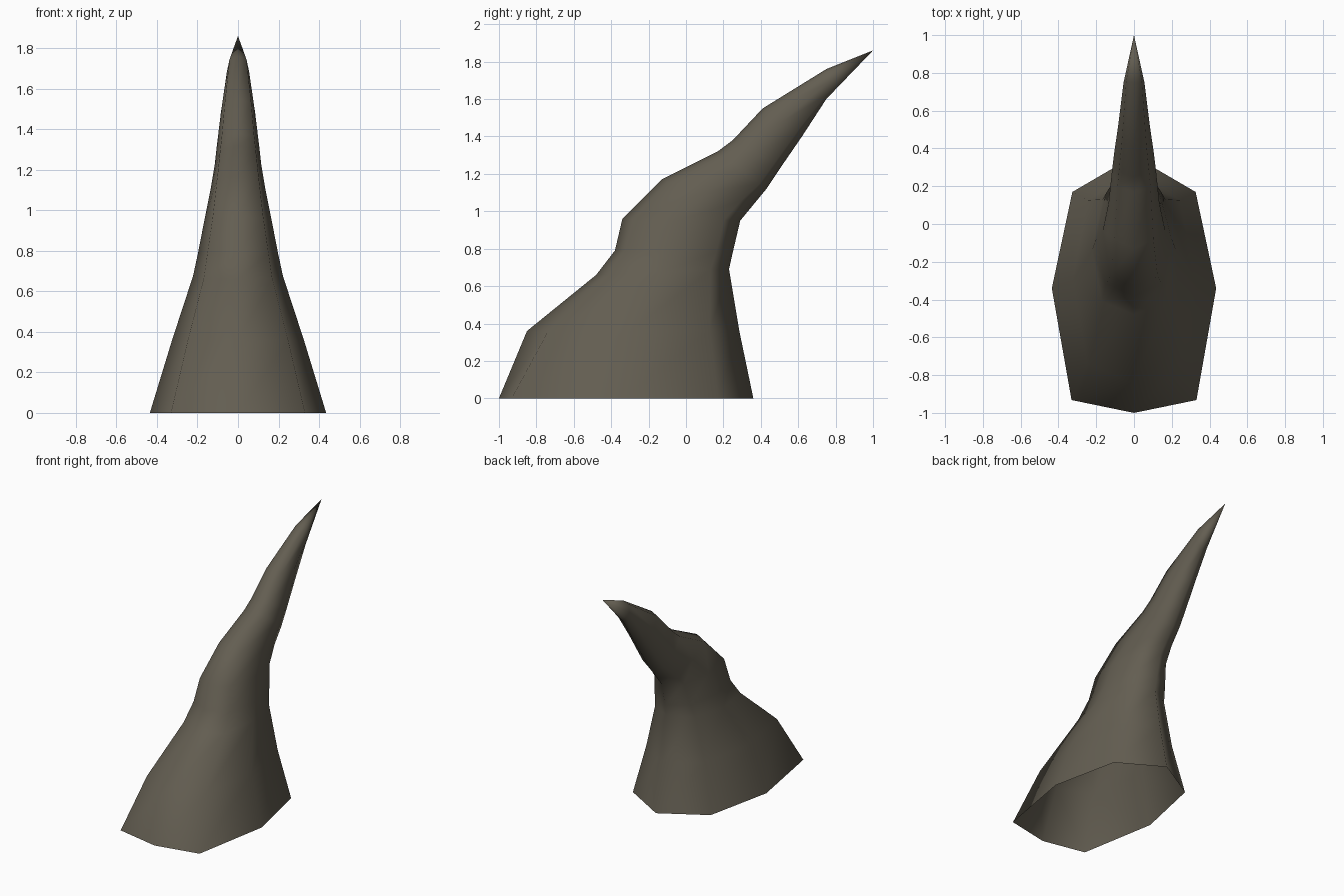
import bpy, bmesh

if "Cube" in bpy.data.objects:
    bpy.data.objects.remove(bpy.data.objects["Cube"])

# Each ring: front point (y, z), back point (y, z), half width
RINGS = [
    (-1.00, 0.00, 0.36, 0.00, 0.435),
    (-0.85, 0.36, 0.285, 0.36, 0.325),
    (-0.48, 0.66, 0.23, 0.69, 0.222),
    (-0.38, 0.79, 0.25, 0.78, 0.198),
    (-0.34, 0.96, 0.29, 0.95, 0.165),
    (-0.13, 1.17, 0.36, 1.035, 0.135),
    (0.17, 1.32, 0.43, 1.12, 0.115),
    (0.25, 1.38, 0.51, 1.24, 0.105),
    (0.41, 1.55, 0.62, 1.40, 0.085),
    (0.75, 1.76, 0.75, 1.60, 0.055),
]
TIP = (0, 1.0, 1.86)

# Eight-sided section: (sideways factor, position from front 0 to back 1)
SECTION = [(0, 0), (0.76, 0.05), (1, 0.485), (0.75, 0.86),
           (0, 1), (-0.75, 0.86), (-1, 0.485), (-0.76, 0.05)]

# Upper sections are rounder than the blunt base
def section_point(ring, level, sx, t):
    fy, fz, by, bz, w = ring
    if t == 0.05:
        t = 0.05 if level == 0 else 0.10
    return (sx * w, fy + (by - fy) * t, fz + (bz - fz) * t)

# Curved horn, open at the bottom
bm = bmesh.new()
loops = [[bm.verts.new(section_point(r, i, sx, t)) for sx, t in SECTION]
         for i, r in enumerate(RINGS)]
n = len(SECTION)
for lo, hi in zip(loops, loops[1:]):
    for k in range(n):
        j = (k + 1) % n
        bm.faces.new((lo[k], lo[j], hi[j], hi[k]))
tip = bm.verts.new(TIP)
for k in range(n):
    bm.faces.new((loops[-1][k], loops[-1][(k + 1) % n], tip))
bmesh.ops.recalc_face_normals(bm, faces=bm.faces)
for f in bm.faces:
    f.smooth = True

mesh = bpy.data.meshes.new("horn")
bm.to_mesh(mesh)
bm.free()
horn = bpy.data.objects.new("horn", mesh)
bpy.context.collection.objects.link(horn)

# Dark grey-brown horn colour
mat = bpy.data.materials.new("dark grey brown")
mat.diffuse_color = (0.125, 0.111, 0.083, 1)
mat.use_nodes = True
mat.node_tree.nodes["Principled BSDF"].inputs["Base Color"].default_value = mat.diffuse_color
mesh.materials.append(mat)
